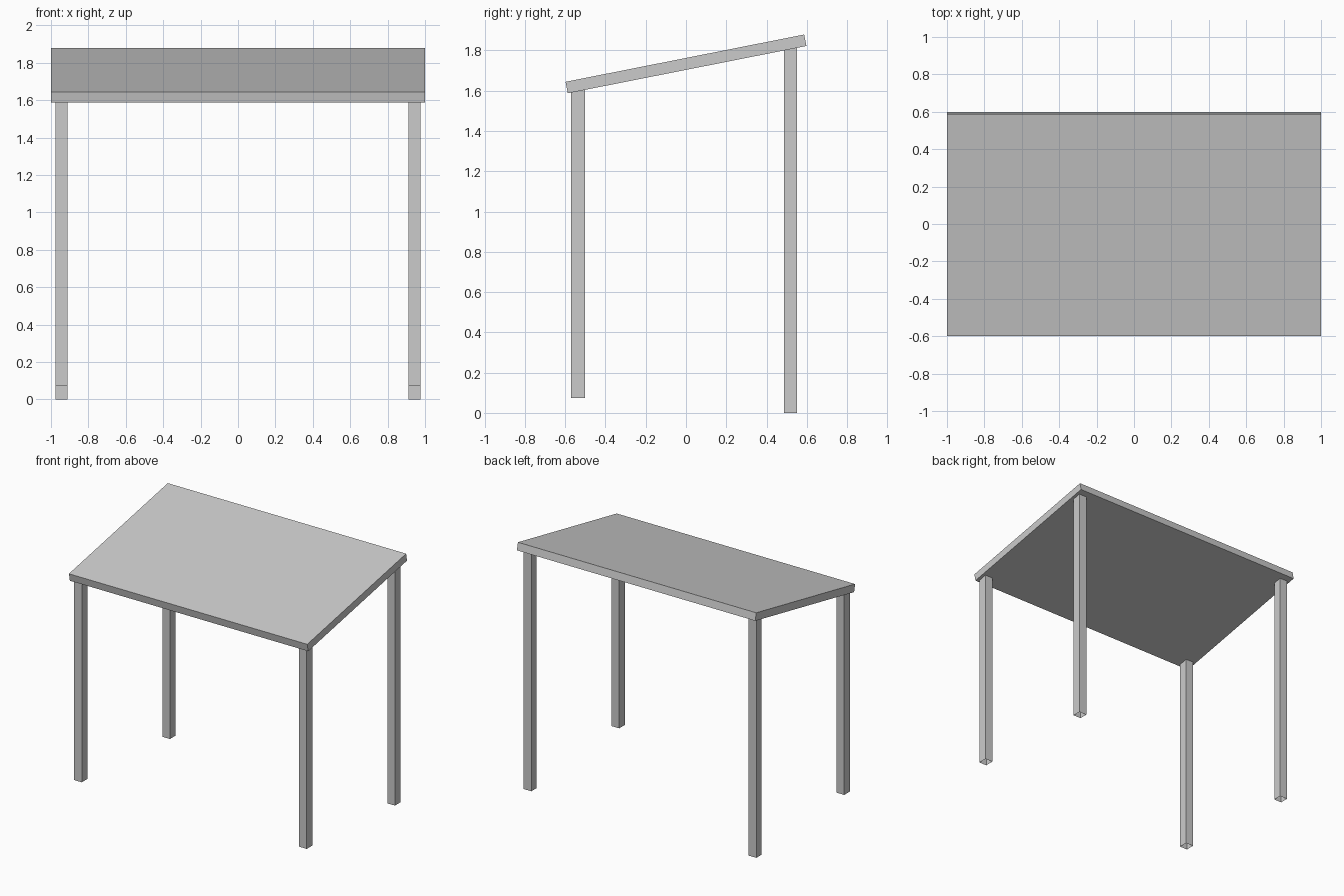
import bpy, bmesh
from math import radians, tan, cos
from mathutils import Matrix

if "Cube" in bpy.data.objects:
    bpy.data.objects.remove(bpy.data.objects["Cube"])

TILT = radians(11.2)
LENGTH, THICK, CENTRE_Z = 1.208, 0.058, 1.733


def finish(name, bm):
    mesh = bpy.data.meshes.new(name)
    bm.to_mesh(mesh)
    bm.free()
    obj = bpy.data.objects.new(name, mesh)
    bpy.context.collection.objects.link(obj)
    return obj


def underside(y):
    return CENTRE_Z + y * tan(TILT) - THICK / 2 / cos(TILT)


def leg(name, side, y, depth, bottom):
    bm = bmesh.new()
    size = Matrix.Diagonal((0.064, depth, 1, 1))
    bmesh.ops.create_cube(bm, size=1, matrix=Matrix.Translation((side * 0.944, y, 0)) @ size)
    # open lower end, upper end cut to the slope of the top
    bm.faces.ensure_lookup_table()
    ends = [f for f in bm.faces if abs(f.normal.z) > 0.9 or
            max(v.co.z for v in f.verts) - min(v.co.z for v in f.verts) < 0.1]
    bmesh.ops.delete(bm, geom=ends, context='FACES_ONLY')
    for v in bm.verts:
        v.co.z = underside(v.co.y) if v.co.z > 0 else bottom
    finish(name, bm)


# Sloping slab
bm = bmesh.new()
bmesh.ops.create_cube(bm, size=1, matrix=Matrix.Translation((0, 0, CENTRE_Z))
                      @ Matrix.Rotation(TILT, 4, 'X')
                      @ Matrix.Diagonal((2, LENGTH, THICK, 1)))
finish("sloping_top", bm)

# Short front legs and long back legs
for label, side in (("left", -1), ("right", 1)):
    leg(f"front_leg_{label}", side, -0.536, 0.068, 0.075)
    leg(f"back_leg_{label}", side, 0.519, 0.065, 0.0)
